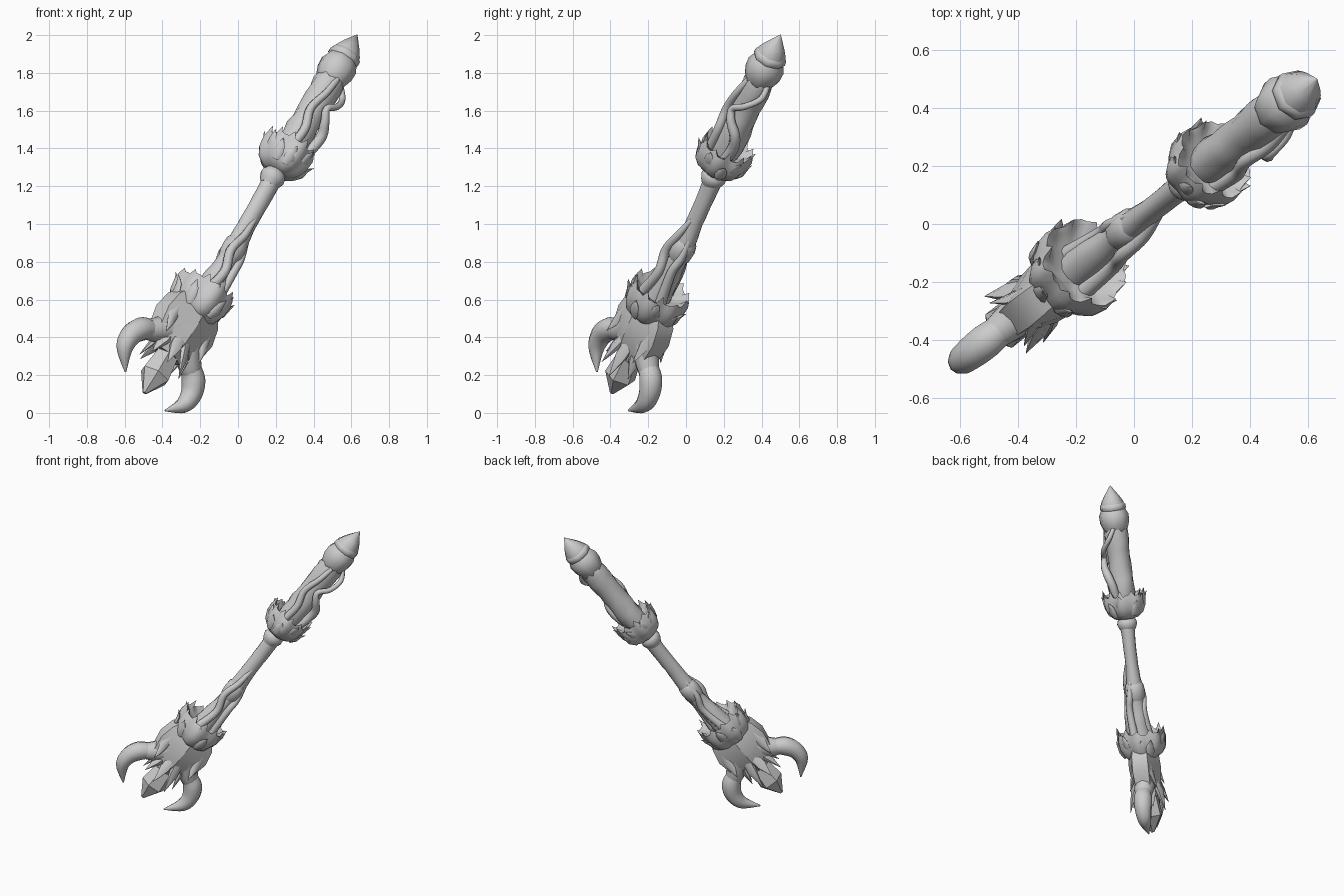
import bpy, bmesh, math, random
from mathutils import Vector, Matrix

random.seed(4)
if "Cube" in bpy.data.objects:
    bpy.data.objects.remove(bpy.data.objects["Cube"])

stone = bpy.data.materials.new("stone_grey")
stone.use_nodes = True
GREY = (0.6, 0.6, 0.6, 1)
stone.diffuse_color = GREY
stone.node_tree.nodes["Principled BSDF"].inputs["Base Color"].default_value = GREY

# Staff frame: local z runs up the leaning shaft, local x lies in the plane of the claws
axis = Vector((0.82, 0.65, 1.38)).normalized()
across = Vector((-axis.y, axis.x, 0)).normalized()
outward = across.cross(axis)
FRAME = Matrix.Translation((-0.19, -0.15, 0.62)) @ Matrix((outward, across, axis)).transposed().to_4x4()
X, Y = Vector((1, 0, 0)), Vector((0, 1, 0))
parts = []


def finish(name, bm, angle=50):
    bmesh.ops.recalc_face_normals(bm, faces=bm.faces)
    bm.transform(FRAME)
    mesh = bpy.data.meshes.new(name)
    bm.to_mesh(mesh)
    bm.free()
    mesh.materials.append(stone)
    obj = bpy.data.objects.new(name, mesh)
    bpy.context.collection.objects.link(obj)
    parts.append((obj, angle))


def bridge(bm, rings):
    for a, b in zip(rings, rings[1:]):
        n = len(a)
        for i in range(n):
            bm.faces.new((a[i], a[(i + 1) % n], b[(i + 1) % n], b[i]))


def spline(values, steps):
    """Smooth a list of vectors by Catmull-Rom interpolation."""
    if steps == 1:
        return values
    out = []
    for i in range(len(values) - 1):
        p0, p1 = values[max(i - 1, 0)], values[i]
        p2, p3 = values[i + 1], values[min(i + 2, len(values) - 1)]
        for k in range(steps):
            s = k / steps
            out.append(0.5 * (2 * p1 + (p2 - p0) * s + (2 * p0 - 5 * p1 + 4 * p2 - p3) * s * s
                              + (3 * p1 - p0 - 3 * p2 + p3) * s ** 3))
    return out + [values[-1]]


def add_tube(bm, points, radii, sides=12, steps=1, ref=Y, rough=0):
    """Sweep an elliptical section along a path; each radius is a number or a pair."""
    pts = spline([Vector(p) for p in points], steps)
    rad = spline([Vector(r if isinstance(r, tuple) else (r, r)) for r in radii], steps)
    rings = []
    for i, p in enumerate(pts):
        d = (pts[min(i + 1, len(pts) - 1)] - pts[max(i - 1, 0)]).normalized()
        e1 = d.cross(ref).normalized()
        e2 = d.cross(e1)
        ring = []
        for k in range(sides):
            a = 2 * math.pi * k / sides
            j = 1 + random.uniform(-rough, rough)
            ring.append(bm.verts.new(p + (e1 * math.cos(a) * max(rad[i].x, 0.001)
                                          + e2 * math.sin(a) * max(rad[i].y, 0.001)) * j))
        rings.append(ring)
    bridge(bm, rings)
    bm.faces.new(rings[0])
    bm.faces.new(rings[-1])


def tube(name, points, radii, angle=50, **kw):
    bm = bmesh.new()
    add_tube(bm, points, radii, **kw)
    finish(name, bm, angle)


def turned(name, stations, **kw):
    """Turned part on the staff axis from (height, radius) pairs."""
    tube(name, [(0, 0, t) for t, r in stations], [r for t, r in stations], **kw)


def polar(r, a, t):
    return Vector((r * math.cos(a), r * math.sin(a), t))


# Shaft, with its knots and the upper ring
tube("shaft", [(0, 0, -0.05), (0.01, 0, 0.1), (0.02, 0, 0.24), (0.02, 0, 0.36),
               (0.015, 0, 0.5), (0.01, 0, 0.68), (0, 0, 0.9)],
     [0.075, 0.064, 0.052, (0.056, 0.052), (0.05, 0.043), (0.05, 0.045), 0.055], steps=4, sides=14, rough=0.03)
tube("shaft_knot", [(0.02, 0, t) for t in (0.25, 0.28, 0.33, 0.37, 0.39)],
     [0.045, 0.062, 0.066, 0.06, 0.045], sides=14, rough=0.03)
turned("upper_ring", [(0.735, 0.045), (0.76, 0.06), (0.785, 0.069), (0.805, 0.065), (0.83, 0.05)], sides=16)

# Grip and pointed cap
turned("grip", [(0.9, 0.07), (1.0, 0.08), (1.1, 0.082), (1.2, 0.077), (1.3, 0.08), (1.4, 0.082), (1.48, 0.07)],
       steps=2, sides=14, rough=0.07)
turned("cap_bulge", [(1.41, 0.07), (1.44, 0.086), (1.48, 0.1), (1.53, 0.102), (1.565, 0.086), (1.59, 0.07)],
       sides=8, angle=70)
turned("cap_rim", [(1.555, 0.07), (1.575, 0.09), (1.6, 0.088), (1.62, 0.07)], sides=8, angle=70)
turned("cap_point", [(1.595, 0.08), (1.62, 0.077), (1.66, 0.054), (1.735, 0)], sides=8, angle=70)

# Vines creeping along grip and shaft
tube("grip_vine_loop", [(0.06, 0.01, 1.47), (0.105, -0.03, 1.39), (0.07, -0.085, 1.31), (0.01, -0.1, 1.25),
                        (0.04, -0.1, 1.19), (0.085, -0.075, 1.13), (0.09, -0.05, 1.05), (0.06, -0.04, 0.93)],
     [0.014, 0.017, 0.018, 0.02, 0.024, 0.029, 0.03, 0.03], steps=5, sides=8)
tube("grip_vine_long", [(0.0, -0.06, 1.46), (-0.03, -0.08, 1.33), (-0.06, -0.07, 1.2),
                        (-0.035, -0.085, 1.08), (-0.05, -0.07, 0.92)],
     [0.016, 0.02, 0.023, 0.025, 0.025], steps=5, sides=8)
tube("shaft_vine_front", [(0.02, -0.03, 0.52), (0.0, -0.055, 0.4), (-0.03, -0.06, 0.28),
                          (0.0, -0.07, 0.16), (-0.04, -0.075, 0.0)],
     [0.014, 0.022, 0.025, 0.026, 0.03], steps=5, sides=8)
tube("shaft_vine_side", [(0.045, -0.01, 0.45), (0.07, -0.03, 0.3), (0.065, -0.045, 0.2), (0.075, -0.03, 0.0)],
     [0.012, 0.022, 0.024, 0.03], steps=5, sides=8)
tube("shaft_vine_back", [(0.0, 0.03, 0.42), (0.0, 0.05, 0.29), (0.03, 0.045, 0.18), (0.0, 0.06, 0.0)],
     [0.012, 0.02, 0.024, 0.03], steps=5, sides=8)


# Ragged cup-shaped collars with leaf tips around them
def collar(name, height, size):
    bm = bmesh.new()
    n = 44
    tooth = [random.uniform(0.02, 0.045) if i % 4 == 0 else random.uniform(-0.01, 0.005) for i in range(n)]
    profile = [(-0.125, 0.05), (-0.118, 0.09), (-0.085, 0.132), (-0.03, 0.156), (0.03, 0.163),
               (0.068, 0.156), (0.055, 0.132), (0.032, 0.1), (0.02, 0.04)]
    rings = []
    for row, (t, r) in enumerate(profile):
        ring = []
        for i in range(n):
            a = 2 * math.pi * i / n
            lobe = 1 + 0.05 * math.cos(7 * a) + 0.025 * math.sin(3 * a)
            lift = tooth[i] if row == 5 else 0
            ring.append(bm.verts.new(polar(r * lobe * size, a, height + (t + lift) * size)))
        rings.append(ring)
    bridge(bm, rings + rings[:1])
    finish(name + "_cup", bm, 70)
    bm = bmesh.new()
    count = 10
    for i in range(count):
        a = 2 * math.pi * (i + random.uniform(-0.25, 0.25)) / count
        low = height + random.choice((-0.045, 0.0)) * size
        reach = random.uniform(0.172, 0.187) * size
        path = [polar(r * size, a, low + t * size) for r, t in ((0.12, -0.05), (0.148, -0.01), (0.157, 0.03))]
        add_tube(bm, path + [polar(reach, a, low + 0.07 * size)],
                 [(0.01, 0.02), (0.012, 0.032), (0.01, 0.024), (0, 0)],
                 sides=8, ref=polar(1, a + math.pi / 2, 0))
    finish(name + "_leaves", bm, 70)


collar("lower_collar", -0.025, 1.0)
collar("upper_collar", 0.93, 0.88)

# Flat ridged head below the lower collar
tube("claw_head", [(0, 0, t) for t in (0.0, -0.1, -0.2, -0.3, -0.4)],
     [(0.08, 0.1), (0.105, 0.185), (0.11, 0.21), (0.1, 0.19), (0.07, 0.09)], sides=6, ref=X, angle=25)

# Pair of curved claws, each growing from a knuckle
for side, label in ((1, "lower"), (-1, "upper")):
    tube(label + "_knuckle", [(side * x, 0, t) for x, t in ((0.06, -0.25), (0.12, -0.315), (0.17, -0.355), (0.2, -0.375))],
         [0.085, 0.07, 0.06, 0.05], sides=10, steps=2)
    tube(label + "_claw", [(side * x, 0, t) for x, t in
                           ((0.165, -0.35), (0.222, -0.39), (0.257, -0.46), (0.247, -0.54), (0.168, -0.635))],
         [0.054, 0.063, 0.057, 0.043, 0.004], sides=10, steps=5)

# Crystal held between the claws
turned("crystal", [(-0.3, 0.05), (-0.42, 0.07), (-0.53, 0.085), (-0.645, 0.012)], sides=6, angle=20)

# Shards and torn edges around the crystal
bm = bmesh.new()
for i in range(8):
    a = 2 * math.pi * (i + 0.5) / 8
    reach, drop = random.uniform(0.11, 0.14), random.uniform(0.45, 0.52)
    add_tube(bm, [polar(0.06, a, -0.28), polar(0.1, a, -0.37), polar(reach, a, -drop)],
             [(0.03, 0.035), (0.02, 0.035), (0, 0)], sides=6, ref=polar(1, a + math.pi / 2, 0))
finish("shards", bm, 50)

bm = bmesh.new()
for sx in (1, -1):
    for sy in (1, -1):
        add_tube(bm, [(sx * 0.12, sy * 0.05, -0.16), (sx * 0.13, sy * 0.06, -0.24),
                      (sx * 0.14, sy * 0.095, -0.34)],
                 [(0.03, 0.02), (0.035, 0.02), (0, 0)], sides=6)
finish("head_splinters", bm, 50)

# Smooth shading with crisp creases
for obj, angle in parts:
    bpy.ops.object.select_all(action="DESELECT")
    obj.select_set(True)
    bpy.context.view_layer.objects.active = obj
    bpy.ops.object.shade_smooth_by_angle(angle=math.radians(angle))
